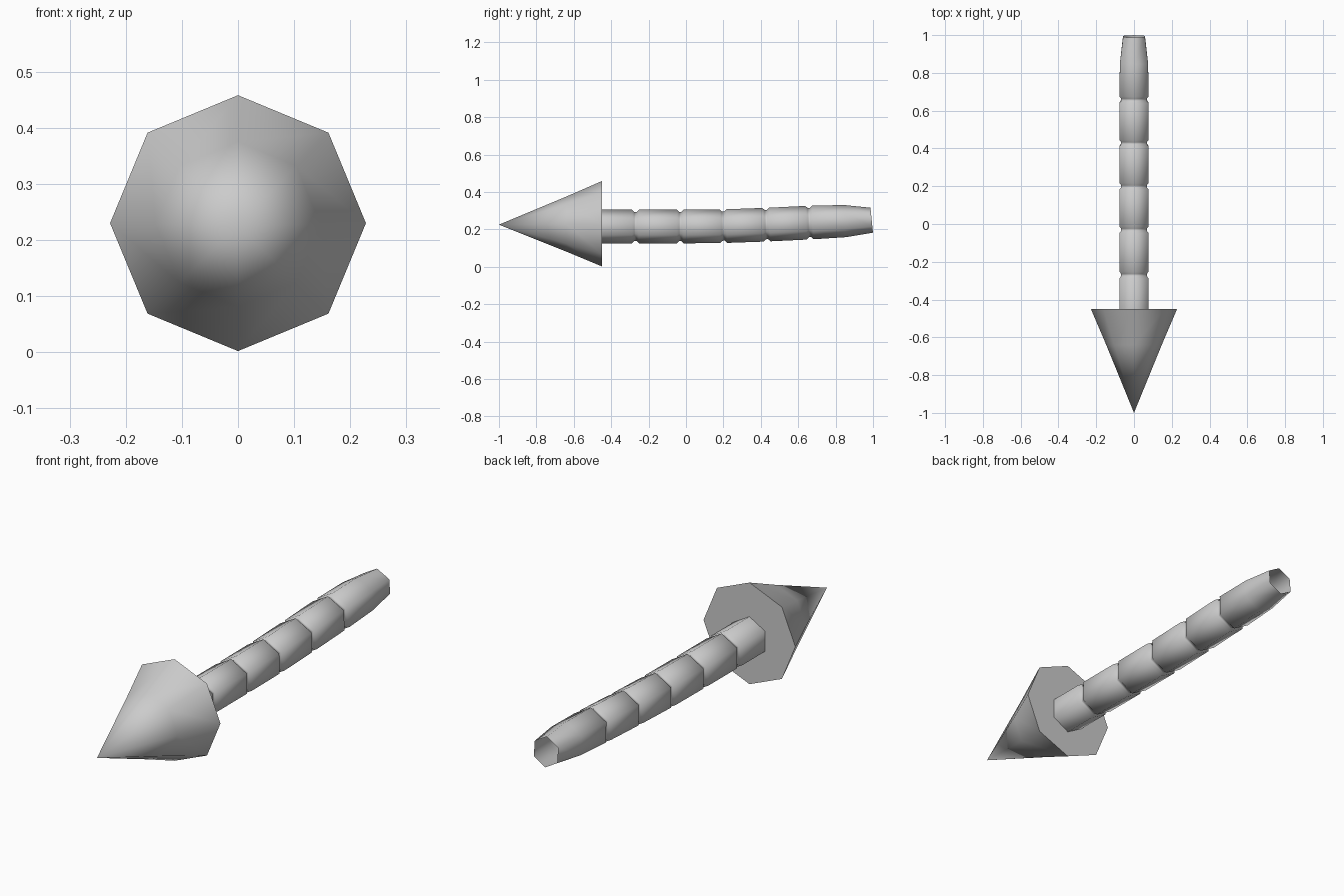
import bpy, bmesh
from math import sin, cos, tau, atan2, radians

if "Cube" in bpy.data.objects:
    bpy.data.objects.remove(bpy.data.objects["Cube"])


def loft(name, stations, sides, cap_last=False):
    """Skin polygon rings; each station is (y, z, radius, tilt), corner pointing up."""
    bm = bmesh.new()
    rings = []
    for y, z, r, tilt in stations:
        if r == 0:
            rings.append([bm.verts.new((0, y, z))] * sides)
            continue
        ring = []
        for i in range(sides):
            a = tau * i / sides
            u = r * cos(a)
            ring.append(bm.verts.new((r * sin(a), y - u * sin(tilt), z + u * cos(tilt))))
        rings.append(ring)
    for a, b in zip(rings, rings[1:]):
        for i in range(sides):
            j = (i + 1) % sides
            bm.faces.new(list(dict.fromkeys((a[i], a[j], b[j], b[i]))))
    if cap_last:
        bm.faces.new(rings[-1])
    bmesh.ops.recalc_face_normals(bm, faces=bm.faces)
    mesh = bpy.data.meshes.new(name)
    bm.to_mesh(mesh)
    bm.free()
    obj = bpy.data.objects.new(name, mesh)
    bpy.context.collection.objects.link(obj)
    bpy.ops.object.select_all(action='DESELECT')
    obj.select_set(True)
    bpy.context.view_layer.objects.active = obj
    bpy.ops.object.shade_smooth_by_angle(angle=radians(70))
    return obj


# Eight-sided arrow head with a very slight flare and a flat back
loft("arrow_head", [(-1.0, 0.225, 0, 0), (-0.64, 0.228, 0.147, 0),
                    (-0.45, 0.23, 0.228, 0)], 8, cap_last=True)

# Gently rising centre line of the shaft
path = [(-0.45, 0.215), (-0.27, 0.215), (-0.03, 0.215), (0.20, 0.217),
        (0.43, 0.225), (0.66, 0.236), (0.85, 0.244), (0.993, 0.249)]
R, GROOVE, HALF = 0.09, 0.078, 0.018

# Six-sided hollow shaft: a groove at each inner joint, then an open tapered tail
stations = [(*path[0], R, 0)]
for k in range(1, 6):
    (y0, z0), (y, z), (y1, z1) = path[k - 1:k + 2]
    slope = (z1 - z0) / (y1 - y0)
    for off, r in ((-HALF, R), (-HALF / 3, GROOVE), (HALF / 3, GROOVE), (HALF, R)):
        stations.append((y + off, z + off * slope, r, atan2(slope, 1)))
stations += [(*path[6], 0.086, 0.05), (*path[7], 0.067, 0.1)]
loft("shaft", stations, 6)
